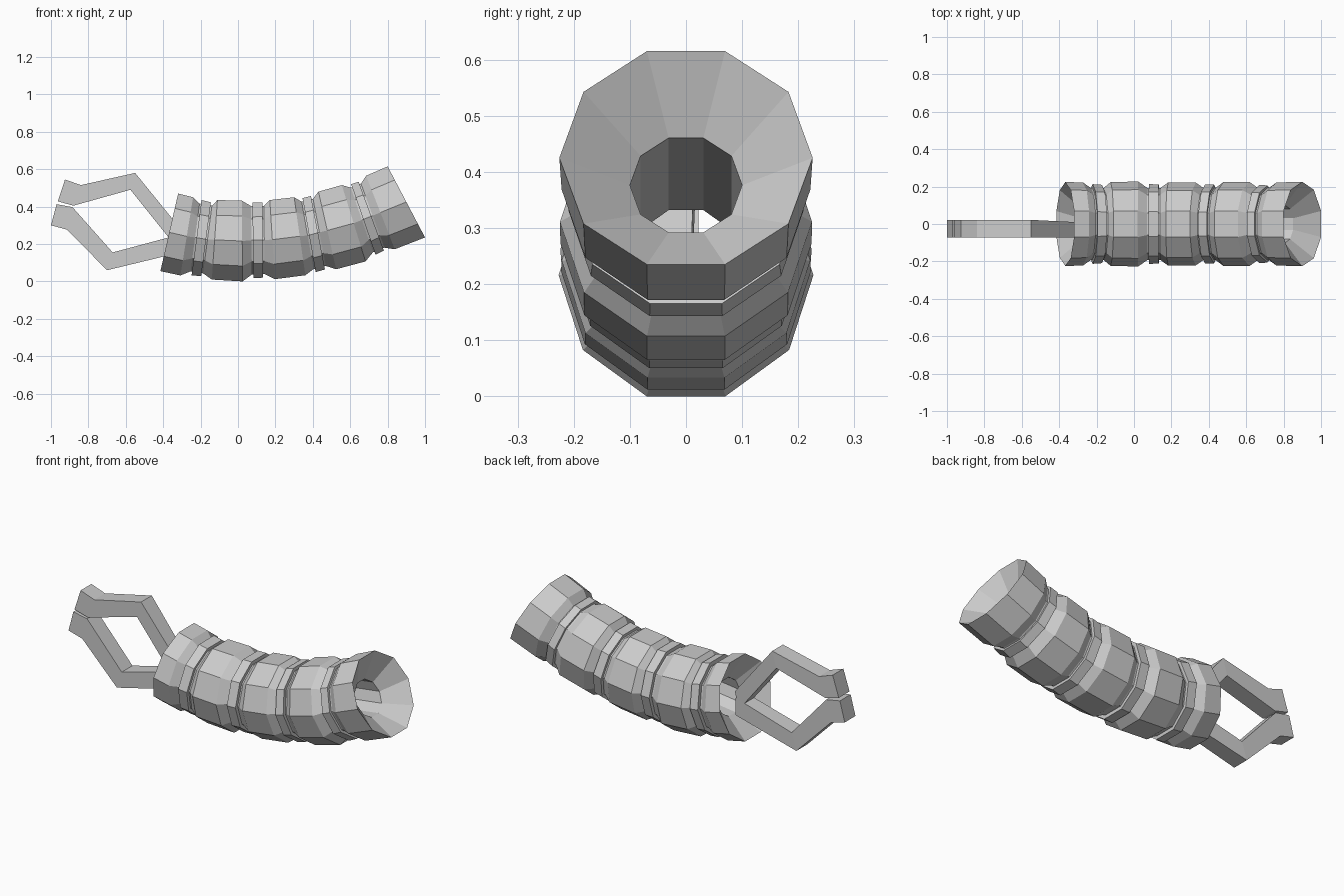
import bpy, math
from mathutils import Vector

if "Cube" in bpy.data.objects:
    bpy.data.objects.remove(bpy.data.objects["Cube"])

SIDES = 10
FLAT = math.cos(math.pi / SIDES)   # half height of the decagon / radius
GROOVE = 0.192                     # radius at the bottom of each groove


def make_object(name, verts, faces):
    me = bpy.data.meshes.new(name)
    me.from_pydata(verts, [], faces)
    me.validate()
    ob = bpy.data.objects.new(name, me)
    bpy.context.collection.objects.link(ob)
    return ob


def station(xt, zt, xb, zb):
    """Tilted cross-section from its top and bottom points: centre, up, radius."""
    top, bot = Vector((xt, 0, zt)), Vector((xb, 0, zb))
    up = top - bot
    return (top + bot) / 2, up.normalized(), up.length / 2 / FLAT


def ring_points(c, up, r):
    y = Vector((0, 1, 0))
    return [c + r * (math.cos(a) * y + math.sin(a) * up)
            for a in (2 * math.pi * i / SIDES for i in range(SIDES))]


# Wide bands of the hose: (top x, top z, bottom x, bottom z) at both edges
bands = [
    ((-0.32, 0.47, -0.415, 0.055), (-0.24, 0.45, -0.308, 0.032)),
    ((-0.11, 0.435, -0.14, 0.01), (0.02, 0.432, 0.025, 0.0)),
    ((0.17, 0.435, 0.197, 0.012), (0.30, 0.45, 0.36, 0.033)),
    ((0.43, 0.48, 0.525, 0.065), (0.555, 0.515, 0.682, 0.107)),
    ((0.685, 0.565, 0.838, 0.172), (0.80, 0.615, 1.0, 0.235)),
]
# Narrow rings sitting in the grooves between the bands
rings = [
    ((-0.195, 0.435, -0.248, 0.033), (-0.145, 0.423, -0.197, 0.028)),
    ((0.077, 0.423, 0.083, 0.018), (0.13, 0.423, 0.135, 0.02)),
    ((0.345, 0.445, 0.415, 0.05), (0.39, 0.457, 0.465, 0.064)),
    ((0.605, 0.52, 0.735, 0.143), (0.645, 0.533, 0.78, 0.165)),
]

sections = []
for i, band in enumerate(bands):
    sections += [station(*e) for e in band]
    if i < len(rings):
        a, b = (station(*e) for e in rings[i])
        # groove floor just outside each ring edge
        ax_a, ax_b = (Vector((s[1].z, 0, -s[1].x)) * 0.008 for s in (a, b))
        sections += [(a[0] - ax_a, a[1], GROOVE), (a[0], a[1], GROOVE), a,
                     b, (b[0], b[1], GROOVE), (b[0] + ax_b, b[1], GROOVE)]

# Funnel mouths at both ends, joined by a straight bore
for s, depth in ((sections[-1], -0.105), (sections[0], 0.105)):
    axis = Vector((s[1].z, 0, -s[1].x))
    sections.append((s[0] + axis * depth, s[1], 0.1))

verts, faces = [], []
for s in sections:
    verts += ring_points(*s)
n = len(sections)
for i in range(n):
    p, q = i * SIDES, ((i + 1) % n) * SIDES
    for j in range(SIDES):
        k = (j + 1) % SIDES
        faces.append((p + j, p + k, q + k, q + j))
make_object("segmented_hose", verts, faces)


# Claw fingers: strips of matching outer / inner profile points, given thickness
def finger(name, outer, inner):
    verts, faces = [], []
    for o, i in zip(outer, inner):
        for x, z in (o, i):
            back = 0.022 if x < -0.5 else 0.01
            verts += [(x, -0.073, z), (x, back, z)]
    m = len(outer)
    for s in range(m - 1):
        a, b = s * 4, s * 4 + 4     # of, ob, if, ib
        faces += [(a, a + 2, b + 2, b), (a + 1, b + 1, b + 3, a + 3),
                  (a, b, b + 1, a + 1), (a + 2, a + 3, b + 3, b + 2)]
    e = 4 * (m - 1)
    faces += [(0, 1, 3, 2), (e, e + 2, e + 3, e + 1)]
    return make_object(name, verts, faces)


upper = finger("upper_claw",
               [(-0.925, 0.545), (-0.84, 0.515), (-0.55, 0.58), (-0.31, 0.285)],
               [(-0.963, 0.428), (-0.88, 0.405), (-0.575, 0.49), (-0.335, 0.19)])
lower = finger("lower_claw",
               [(-1.0, 0.30), (-0.915, 0.277), (-0.70, 0.06), (-0.315, 0.153)],
               [(-0.97, 0.413), (-0.885, 0.397), (-0.67, 0.155), (-0.315, 0.25)])

# Make all normals point outward
import bmesh
for ob in bpy.data.objects:
    bm = bmesh.new()
    bm.from_mesh(ob.data)
    bmesh.ops.recalc_face_normals(bm, faces=bm.faces)
    bm.to_mesh(ob.data)
    bm.free()
